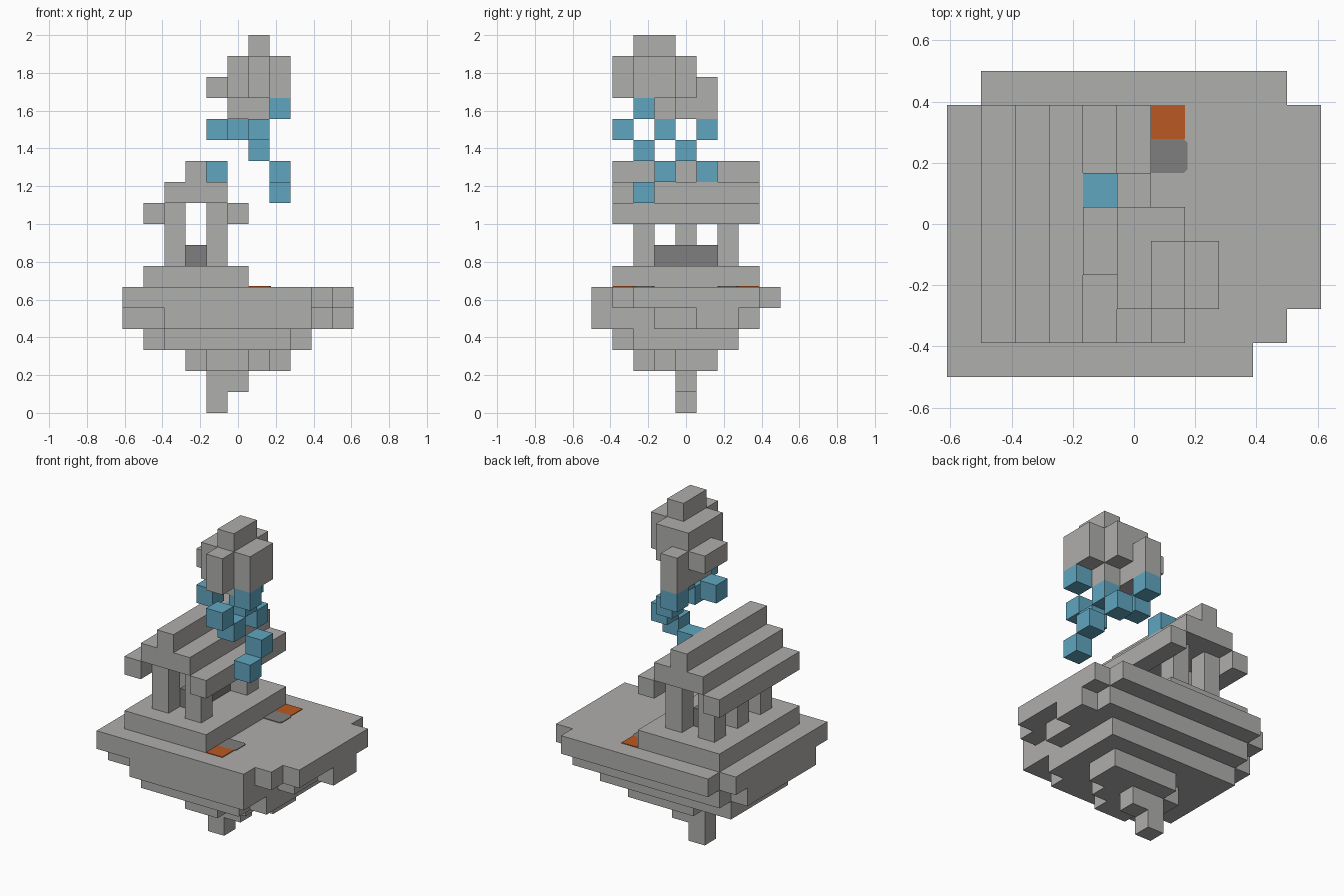
import bpy
import bmesh
from mathutils import Vector

if "Cube" in bpy.data.objects:
    bpy.data.objects.remove(bpy.data.objects["Cube"], do_unlink=True)

U = 2 / 18                      # block size
ORIGIN = Vector((-5.5, -4.5, 0))


def material(name, rgb):
    mat = bpy.data.materials.new(name)
    mat.use_nodes = True
    mat.diffuse_color = (*rgb, 1)
    mat.node_tree.nodes["Principled BSDF"].inputs["Base Color"].default_value = (*rgb, 1)
    return mat


stone = material("pale stone", (0.43, 0.425, 0.415))
dark = material("dark stone", (0.21, 0.21, 0.21))
water = material("water blue", (0.115, 0.38, 0.53))
ember = material("ember orange", (0.49, 0.098, 0.016))


def finish(name, bm, mat):
    mesh = bpy.data.meshes.new(name)
    bm.to_mesh(mesh)
    bm.free()
    mesh.materials.append(mat)
    obj = bpy.data.objects.new(name, mesh)
    bpy.context.scene.collection.objects.link(obj)
    return obj


def block(i, j, k):
    """Cells of a box; each argument is a cell number or an inclusive range."""
    spans = [(s, s) if isinstance(s, int) else s for s in (i, j, k)]
    a, b, c = [range(lo, hi + 1) for lo, hi in spans]
    return {(x, y, z) for x in a for y in b for z in c}


def build(name, mat, *blocks):
    """Skin the outside of a union of boxes and merge its flat faces."""
    cells = set().union(*blocks)
    bm = bmesh.new()
    verts = {}

    def vert(p):
        if p not in verts:
            verts[p] = bm.verts.new((Vector(p) + ORIGIN) * U)
        return verts[p]

    for cell in sorted(cells):
        for axis in range(3):
            for side in (0, 1):
                beyond = list(cell)
                beyond[axis] += 2 * side - 1
                if tuple(beyond) in cells:
                    continue
                ring = []
                for s, t in ((0, 0), (1, 0), (1, 1), (0, 1)):
                    p = list(cell)
                    p[axis] += side
                    p[(axis + 1) % 3] += s
                    p[(axis + 2) % 3] += t
                    ring.append(vert(tuple(p)))
                bm.faces.new(ring if side else ring[::-1])
    bmesh.ops.dissolve_limit(bm, angle_limit=0.01, verts=bm.verts[:], edges=bm.edges[:])
    return finish(name, bm, mat)


def plate(name, mat, x0, x1, y0, y1, z, cut=0.0):
    """Thin floor plate, with its +x corners clipped by cut."""
    outline = [(x0, y0), (x1 - cut, y0), (x1, y0 + cut), (x1, y1 - cut), (x1 - cut, y1), (x0, y1)]
    if not cut:
        outline = [(x0, y0), (x1, y0), (x1, y1), (x0, y1)]
    bm = bmesh.new()
    face = bm.faces.new([bm.verts.new((x, y, z)) for x, y in outline])
    top = bmesh.ops.extrude_face_region(bm, geom=[face])["geom"]
    bmesh.ops.translate(bm, vec=(0, 0, 0.004), verts=[v for v in top if isinstance(v, bmesh.types.BMVert)])
    bmesh.ops.recalc_face_normals(bm, faces=bm.faces[:])
    return finish(name, bm, mat)


# Floating ground, tapering down to a single block
build("island_root", stone,
      block(4, 4, (0, 1)), block(5, 4, 1),
      block((4, 5), 2, 2), block((3, 6), 3, 2), block((3, 7), 4, 2), block((4, 7), 5, 2),
      block((2, 7), 1, 3), block((1, 8), (2, 6), 3),
      block((2, 8), 0, 4), block((0, 8), (1, 2), 4), block((0, 9), (3, 4), 4),
      block((0, 10), (5, 6), 4), block((1, 9), 7, 4),
      block((0, 8), 0, 5), block((0, 9), 1, 5), block((0, 10), (2, 7), 5), block((1, 9), 8, 5))

# Temple: podium, columns, altar and stepped roof
build("podium", stone, block((1, 5), (1, 7), 6))
for i, rows in ((2, (2, 4, 6)), (4, (2, 6))):
    for j in rows:
        build("column", stone, block(i, j, (7, 9)))
build("altar", dark, block(3, (3, 5), 7))
for i in (1, 5):
    build("roof_eave", stone, block(i, (1, 7), 9))
build("roof_ridge", stone, block((2, 4), (1, 7), 10), block(3, (1, 7), 11))

# Braziers beside the podium: ember squares and worn ash patches, front and back
floor = 6 * U
for side in (-1, 1):
    y = sorted((side * 2.5 * U, side * 3.5 * U))
    plate("ember_patch", ember, 0.5 * U, 1.5 * U, *y, floor)
    y = sorted((side * 1.5 * U, side * 2.5 * U))
    plate("ash_patch", dark, 0.5 * U, 0.175, *y, floor, cut=0.012)

# Small floating rock above
build("upper_rock", stone,
      block(5, (3, 5), 14), block(6, 3, 14),
      block(4, (3, 4), 15), block(5, (2, 5), 15), block(6, (1, 4), 15), block(7, (2, 3), 15),
      block(5, (2, 4), 16), block(6, (1, 4), 16), block(7, (2, 3), 16),
      block(6, (2, 3), 17))

# Falling water blocks
drops = [(7, 2, 14), (6, 1, 13), (4, 3, 13), (6, 3, 13), (5, 5, 13),
         (6, 2, 12), (6, 4, 12), (7, 3, 11), (4, 5, 11), (7, 2, 10)]
for cell in drops:
    build("water_block", water, block(*cell))
